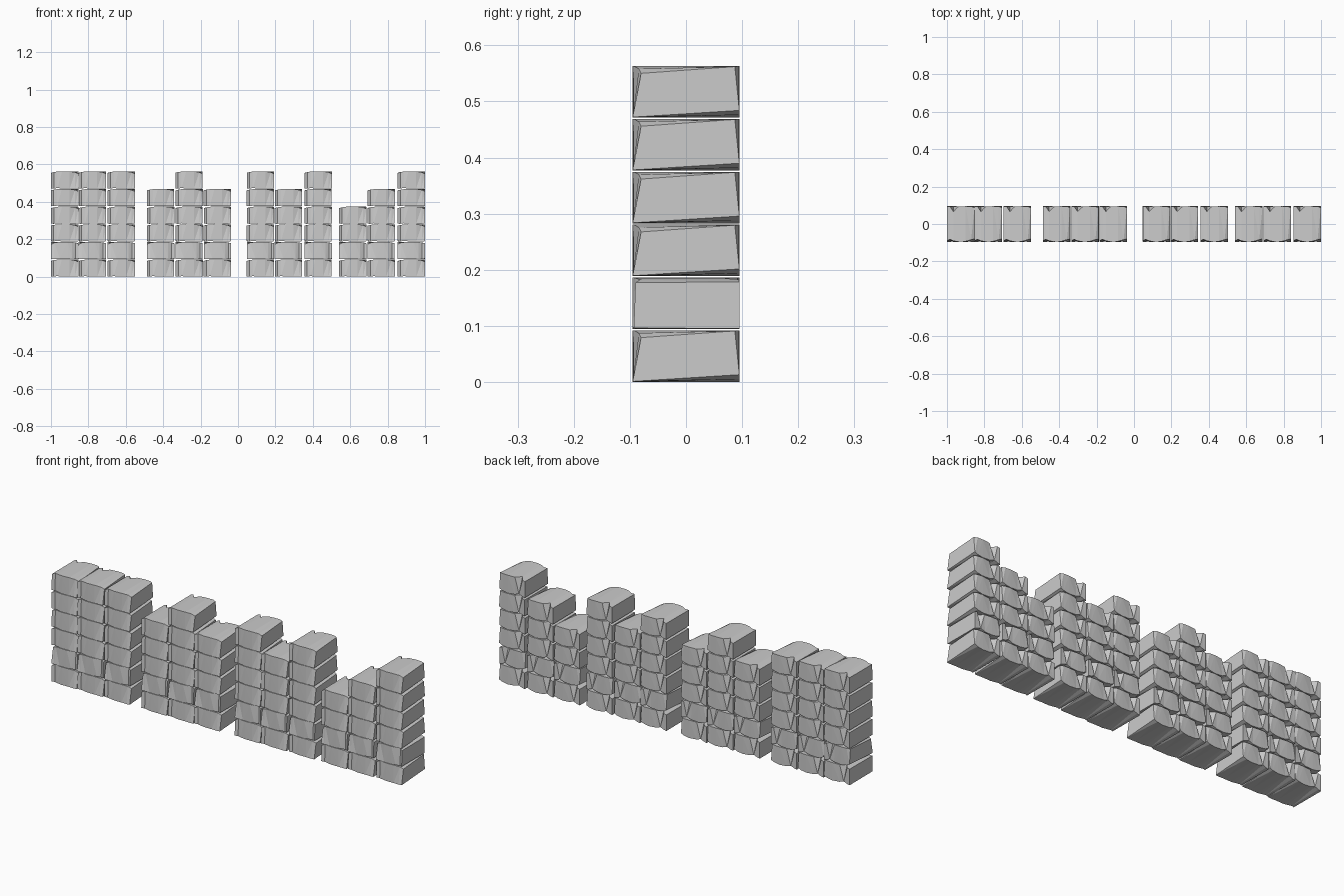
import bpy, bmesh

if "Cube" in bpy.data.objects:
    bpy.data.objects.remove(bpy.data.objects["Cube"])

# Chipped stone cross-sections along the block's width:
# (u, front-bottom y/z, front-top y/z, back-top y/z, back-bottom y/z)
STATIONS = [
    (0.00, (-.093, .002), (-.090, .083), (.095, .084), (.095, .001)),
    (0.10, (-.086, .000), (-.082, .088), (.094, .088), (.095, .004)),
    (0.23, (-.095, .003), (-.090, .091), (.066, .091), (.095, .012)),
    (0.40, (-.095, .000), (-.095, .092), (.092, .091), (.094, .003)),
    (0.68, (-.094, .000), (-.093, .092), (.095, .092), (.095, .000)),
    (0.88, (-.095, .000), (-.084, .087), (.094, .092), (.095, .005)),
    (1.00, (-.095, .001), (-.080, .079), (.087, .091), (.095, .013)),
]
WIDTH, PITCH = 0.146, 0.0942


def block_mesh(name, flip):
    """Loft the chipped sections into one closed stone, optionally mirrored."""
    bm = bmesh.new()
    rings = []
    for u, *pts in STATIONS:
        x = (u - 0.5) * WIDTH * (-1 if flip else 1)
        rings.append([bm.verts.new((x, y, z)) for y, z in pts])
    for a, b in zip(rings, rings[1:]):
        for i in range(4):
            j = (i + 1) % 4
            bm.faces.new((a[i], a[j], b[j], b[i]))
    bm.faces.new(rings[0])
    bm.faces.new(rings[-1])
    bmesh.ops.triangulate(bm, faces=bm.faces[:])
    bmesh.ops.recalc_face_normals(bm, faces=bm.faces[:])
    me = bpy.data.meshes.new(name)
    bm.to_mesh(me)
    bm.free()
    return me


stone = block_mesh("stone", False)
stone_flipped = block_mesh("stone_flipped", True)

# Four wall sections: left edges of columns and number of stones in each
SECTIONS = [
    ([-1.0, -0.852, -0.698], [6, 6, 6]),
    ([-0.487, -0.335, -0.184], [5, 6, 5]),
    ([0.046, 0.196, 0.355], [6, 5, 6]),
    ([0.540, 0.692, 0.854], [4, 5, 6]),
]
for s, (lefts, counts) in enumerate(SECTIONS):
    for c, (left, count) in enumerate(zip(lefts, counts)):
        for row in range(count):
            me = stone_flipped if row == 1 else stone
            ob = bpy.data.objects.new(f"wall_{s + 1}_column_{c + 1}_stone_{row + 1}", me)
            # small alternating nudge keeps the courses from lining up perfectly
            nudge = 0.001 * ((row + c) % 2) * (-1 if left > 0.8 else 1)
            ob.location = (left + WIDTH / 2 + nudge, 0, row * PITCH)
            bpy.context.collection.objects.link(ob)
